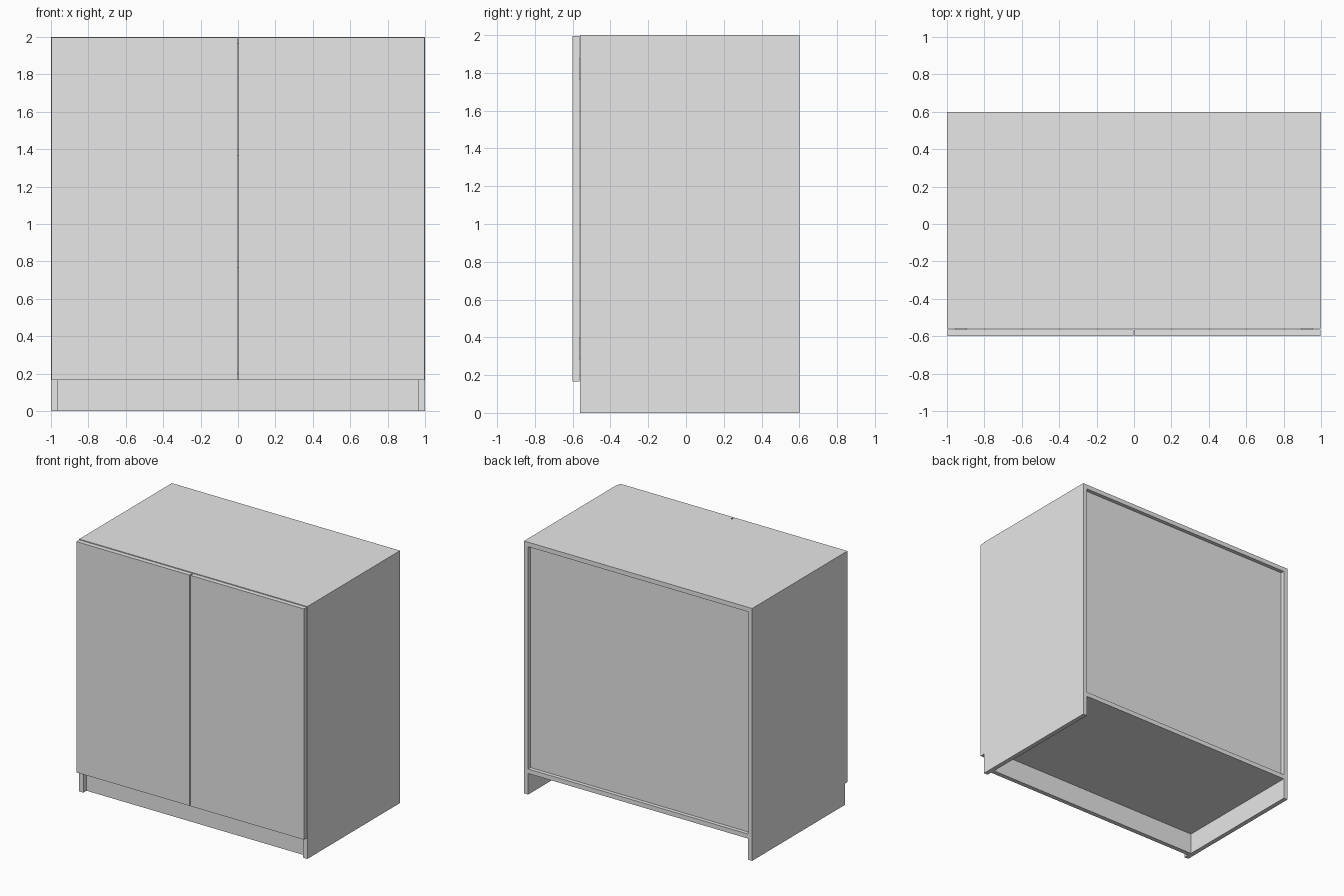
import bpy
import bmesh

cube = bpy.data.objects.get("Cube")
if cube:
    bpy.data.objects.remove(cube, do_unlink=True)

# Single plain grey finish
grey = bpy.data.materials.new("plain_grey")
grey.use_nodes = True
grey.diffuse_color = (0.8, 0.8, 0.8, 1)
grey.node_tree.nodes["Principled BSDF"].inputs["Base Color"].default_value = (0.8, 0.8, 0.8, 1)


def panel(name, x, y, z):
    """Box spanning the (low, high) ranges on each axis."""
    spans = (x, y, z)
    mesh = bpy.data.meshes.new(name)
    bm = bmesh.new()
    bmesh.ops.create_cube(bm, size=1)
    for v in bm.verts:
        v.co = [(lo + hi) / 2 + c * (hi - lo) for c, (lo, hi) in zip(v.co, spans)]
    bm.to_mesh(mesh)
    bm.free()
    mesh.materials.append(grey)
    obj = bpy.data.objects.new(name, mesh)
    bpy.context.collection.objects.link(obj)
    return obj


T = 0.036                     # board thickness
FRONT, BACK = -0.56, 0.6      # carcass depth
BASE, TOP = 0.167, 2.0        # underside of the floor board, overall height
GAP = 0.004                   # reveal around the doors
RECESS = 0.03                 # inset of the back panel
INNER = 1 - T
inside = (-INNER, INNER)

# Carcass boards
panel("top_board", inside, (FRONT, BACK), (TOP - T, TOP))
panel("bottom_board", inside, (FRONT, BACK), (BASE, BASE + T))
panel("back_panel", inside, (BACK - RECESS - 0.02, BACK - RECESS), (BASE + T, TOP - T))
panel("plinth", inside, (FRONT + 0.04, FRONT + 0.04 + T), (0, BASE))

# Two evenly spaced shelves
clear = (TOP - BASE - 4 * T) / 3
for i, name in enumerate(("lower_shelf", "upper_shelf")):
    z = BASE + T + clear + i * (clear + T)
    panel(name, inside, (FRONT + 0.02, BACK - RECESS - 0.02), (z, z + T))

# Sides, doors and hinges, mirrored left and right
for side, s in (("left", 1), ("right", -1)):
    def mirrored(a, b):
        return tuple(sorted((s * a, s * b)))

    panel(side + "_side", mirrored(INNER, 1), (FRONT, BACK), (0, TOP))
    panel(side + "_door", mirrored(GAP, 1 - GAP / 2),
          (-0.6, FRONT - GAP), (BASE, TOP - GAP))
    for level, z in (("lower", 0.34), ("upper", 1.82)):
        panel(f"{side}_{level}_hinge", mirrored(0.895, 0.955),
              (FRONT - GAP, FRONT + 0.03), (z - 0.057, z + 0.057))
